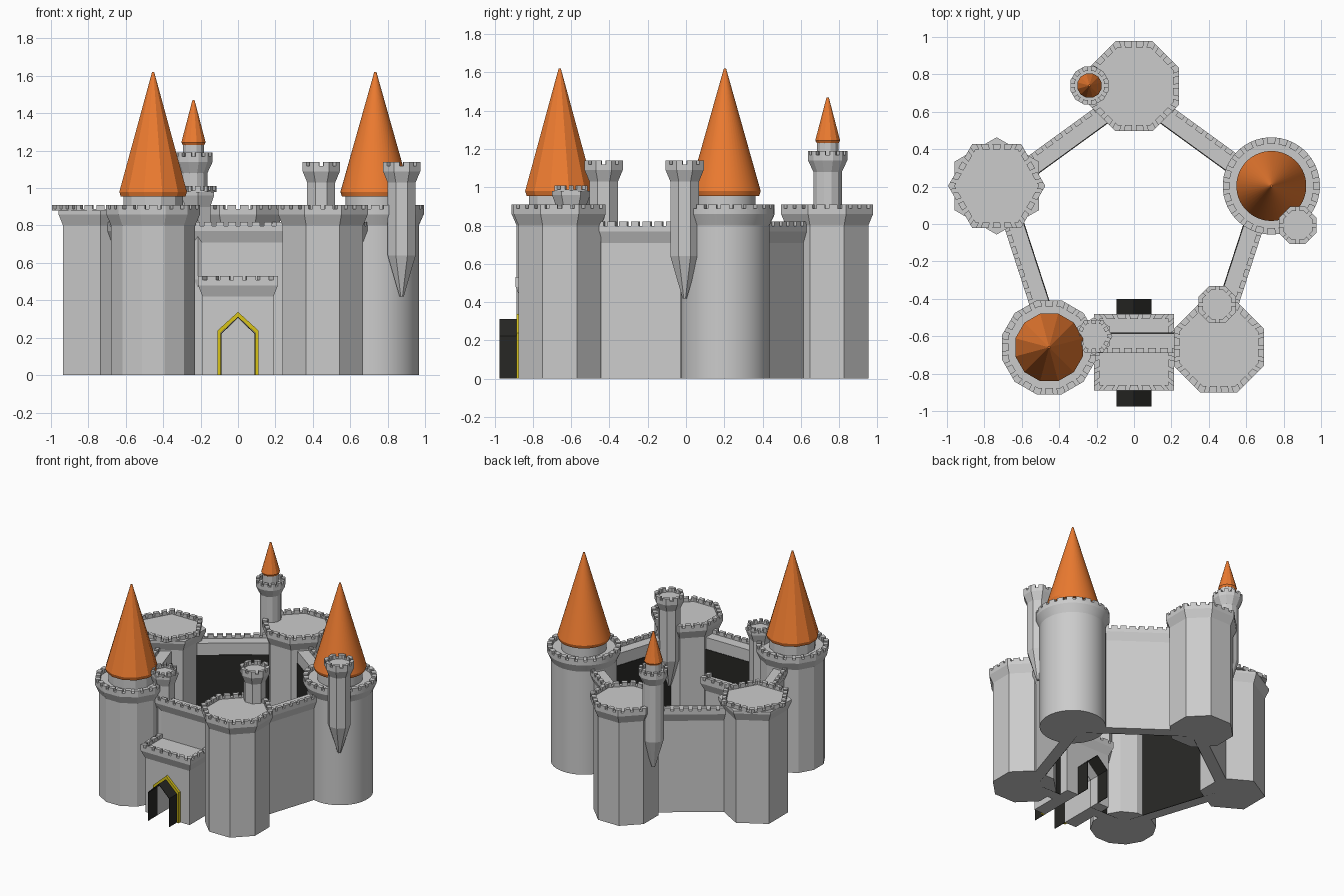
import bpy, bmesh
from math import pi, cos, sin, radians
from mathutils import Vector

if "Cube" in bpy.data.objects:
    bpy.data.objects.remove(bpy.data.objects["Cube"])

NOTCH = 0.022


def material(name, rgb):
    m = bpy.data.materials.new(name)
    m.diffuse_color = (*rgb, 1)
    m.use_nodes = True
    m.node_tree.nodes["Principled BSDF"].inputs["Base Color"].default_value = m.diffuse_color
    return m


ORANGE = material("roof_orange", (0.85, 0.2, 0.03))
YELLOW = material("frame_yellow", (0.69, 0.55, 0.01))
DARK = material("dark_lining", (0.02, 0.02, 0.018))


def finish(name, bm, mat=None, smooth=False, recalc=True):
    if recalc:
        bmesh.ops.recalc_face_normals(bm, faces=bm.faces[:])
    me = bpy.data.meshes.new(name)
    bm.to_mesh(me)
    bm.free()
    ob = bpy.data.objects.new(name, me)
    bpy.context.collection.objects.link(ob)
    if mat:
        me.materials.append(mat)
    if smooth:
        select(ob)
        bpy.ops.object.shade_smooth_by_angle(angle=radians(20))
    return ob


def select(ob):
    bpy.ops.object.select_all(action='DESELECT')
    ob.select_set(True)
    bpy.context.view_layer.objects.active = ob


def ngon(c, r, n, rot):
    return [Vector((c[0] + r * cos(rot + 2 * pi * k / n),
                    c[1] + r * sin(rot + 2 * pi * k / n))) for k in range(n)]


def rect(c, hx, hy):
    return [Vector((c[0] + sx * hx, c[1] + sy * hy))
            for sx, sy in ((-1, -1), (1, -1), (1, 1), (-1, 1))]


def loft(name, loops, mat=None, smooth=False):
    """Solid through stacked (outline, z) loops."""
    bm = bmesh.new()
    rings = [[bm.verts.new((p.x, p.y, z)) for p in pts] for pts, z in loops]
    for a, b in zip(rings, rings[1:]):
        for k in range(len(a)):
            j = (k + 1) % len(a)
            bm.faces.new((a[k], a[j], b[j], b[k]))
    bm.faces.new(rings[0][::-1])
    bm.faces.new(rings[-1])
    return finish(name, bm, mat, smooth)


def extrude(name, profile, start, end, mat=None):
    """Sweep a (sideways, z) profile along a straight ground line."""
    d = (end - start).normalized()
    right = Vector((d.y, -d.x))
    bm = bmesh.new()
    rings = [[bm.verts.new((*(p + right * u), z)) for u, z in profile] for p in (start, end)]
    a, b = rings
    for k in range(len(a)):
        j = (k + 1) % len(a)
        bm.faces.new((a[k], a[j], b[j], b[k]))
    bm.faces.new(a[::-1])
    bm.faces.new(b)
    return finish(name, bm, mat)


def battlement(name, outer, inner, top, notches, skip=1, closed=True):
    """Notched parapet following an outline, with floor when closed."""
    z, low = top - 0.03, top - 0.022
    n, cols = len(outer), []
    for s in range(n if closed else n - 1):
        a, b, c, d = outer[s], outer[(s + 1) % n], inner[s], inner[(s + 1) % n]
        cols.append((a, c, top))
        h = NOTCH / 2 / (b - a).length
        for k in range(notches if s % skip == 0 else 0):
            m = (k + 0.5) / notches
            cols.append((a.lerp(b, m - h), c.lerp(d, m - h), low))
            cols.append((a.lerp(b, m + h), c.lerp(d, m + h), top))
    if not closed:
        cols.append((outer[-1], inner[-1], top))
    bm = bmesh.new()

    def face(*pts):
        bm.faces.new([bm.verts.new((p.x, p.y, w)) for p, w in pts])

    for k in range(len(cols) - (0 if closed else 1)):
        o1, i1, h = cols[k]
        o2, i2, _ = cols[(k + 1) % len(cols)]
        prev = cols[k - 1][2]
        face((o1, z), (o2, z), (o2, h), (o1, h))
        face((o1, h), (o2, h), (i2, h), (i1, h))
        face((i2, z), (i1, z), (i1, h), (i2, h))
        if prev != h:
            q = [(o1, low), (o1, top), (i1, top), (i1, low)]
            face(*(q if prev < h else q[::-1]))
    if closed:
        face(*[(p, z) for p in inner])
        face(*[(p, z) for p in outer[::-1]])
    bmesh.ops.remove_doubles(bm, verts=bm.verts[:], dist=1e-5)
    return finish(name, bm, recalc=False)


def tower(name, c, n, r, R, top, notches, skip=1, tip=None, wall=0.035):
    """Body with flared head; tip=(taper start, point) gives a hanging turret."""
    rot = pi / n
    foot = [(0.012, tip[1]), (r, tip[0])] if tip else [(r, 0)]
    prof = foot + [(r, top - 0.11), (R, top - 0.05), (R, top - 0.03)]
    loft(name, [(ngon(c, q, n, rot), z) for q, z in prof], smooth=n > 20)
    crown = 0 if n == 6 else rot        # six-sided heads are turned against the body
    battlement(name + "_battlement", ngon(c, R, n, crown), ngon(c, R - wall, n, crown),
               top, notches, skip)


def roof(name, c, n, drum, R, floor, base, lip, apex):
    rot, sm = pi / n, n > 20
    loft(name + "_drum", [(ngon(c, drum, n, rot), z) for z in (floor, base + 0.01)], smooth=sm)
    loft(name, [(ngon(c, q, n, rot), z) for q, z in ((R - 0.008, base), (R, lip), (0.006, apex))],
         ORANGE, sm)


# Five main towers on a pentagon, counter-clockwise from the right one
centres = [Vector((0.772 * cos(radians(18 + 72 * k)), -0.035 + 0.772 * sin(radians(18 + 72 * k))))
           for k in range(5)]
specs = [("right_tower", 48, 1, 2), ("back_tower", 8, 3, 1), ("left_tower", 6, 4, 1),
         ("front_left_tower", 12, 2, 1), ("front_right_tower", 8, 3, 1)]
for c, (name, n, notches, skip) in zip(centres, specs):
    tower(name, c, n, 0.233, 0.26, 0.91, notches, skip)
roof("right_roof", centres[0], 48, 0.16, 0.187, 0.87, 0.955, 0.98, 1.62)
roof("front_left_roof", centres[3], 12, 0.165, 0.187, 0.87, 0.955, 0.98, 1.62)

# Hanging turrets
tower("right_turret", (0.875, -0.007), 8, 0.081, 0.108, 1.14, 1, tip=(0.64, 0.42), wall=0.025)
tower("front_right_turret", (0.445, -0.43), 8, 0.081, 0.108, 1.14, 1, tip=(0.64, 0.42), wall=0.025)
tower("front_left_turret", (-0.215, -0.6), 6, 0.078, 0.1, 1.01, 2, tip=(0.51, 0.29), wall=0.025)
tower("back_turret", (-0.238, 0.74), 12, 0.077, 0.106, 1.19, 1, tip=(0.64, 0.42), wall=0.025)
roof("back_turret_roof", (-0.238, 0.74), 12, 0.058, 0.067, 1.15, 1.23, 1.245, 1.47)

# Curtain walls with a parapet on the outer edge and a dark inner face
profile = [(-0.075, 0), (0.006, 0), (0.006, 0.71), (0.03, 0.77), (0.03, 0.79), (-0.075, 0.79)]
lining = [(-0.079, 0), (-0.074, 0), (-0.074, 0.7), (-0.079, 0.7)]
to_cut = []
for k, side in enumerate(("back_right", "back_left", "left", "front", "right")):
    a, b = centres[k], centres[(k + 1) % 5]
    d = (b - a).normalized()
    right = Vector((d.y, -d.x))
    a, b = a + d * 0.1, b - d * 0.1
    w = extrude(side + "_wall", profile, a, b)
    l = extrude(side + "_wall_lining", lining, a, b, DARK)
    battlement(side + "_wall_battlement", [a + right * 0.03, b + right * 0.03],
               [a + right * 0.004, b + right * 0.004], 0.82, 11, closed=False)
    if side == "front":
        to_cut += [w, l]

# Gatehouse block
g = (0, -0.685)
to_cut.append(loft("gatehouse", [(rect(g, x, y), z) for x, y, z in (
    (0.19, 0.18, 0), (0.19, 0.18, 0.42), (0.213, 0.205, 0.48), (0.213, 0.205, 0.5))]))
battlement("gatehouse_battlement", rect(g, 0.213, 0.205), rect(g, 0.185, 0.177), 0.53, 6)


def arch(x, shoulder, apex, foot=0):
    return [(-x, foot), (-x, shoulder), (0, apex), (x, shoulder), (x, foot)]


# Gate passage cut through gatehouse and front wall
cutter = extrude("passage_cutter", arch(0.09, 0.22, 0.307, -0.05), Vector((0, -1.2)), Vector((0, -0.2)))
cutter.hide_render = True
for ob in to_cut:
    mod = ob.modifiers.new("passage", 'BOOLEAN')
    mod.operation, mod.solver, mod.object = 'DIFFERENCE', 'EXACT', cutter
    select(ob)
    bpy.ops.object.modifier_apply(modifier=mod.name)
bpy.data.objects.remove(cutter)

# Dark collars at both ends and the yellow gate frame
collar = arch(0.093, 0.222, 0.311) + arch(0.089, 0.22, 0.306)[::-1]
extrude("front_gate_collar", collar, Vector((0, -0.975)), Vector((0, -0.863)), DARK)
extrude("back_gate_collar", collar, Vector((0, -0.507)), Vector((0, -0.4)), DARK)
frame = arch(0.11, 0.238, 0.338) + arch(0.0935, 0.224, 0.312)[::-1]
extrude("gate_frame", frame, Vector((0, -0.885)), Vector((0, -0.86)), YELLOW)
